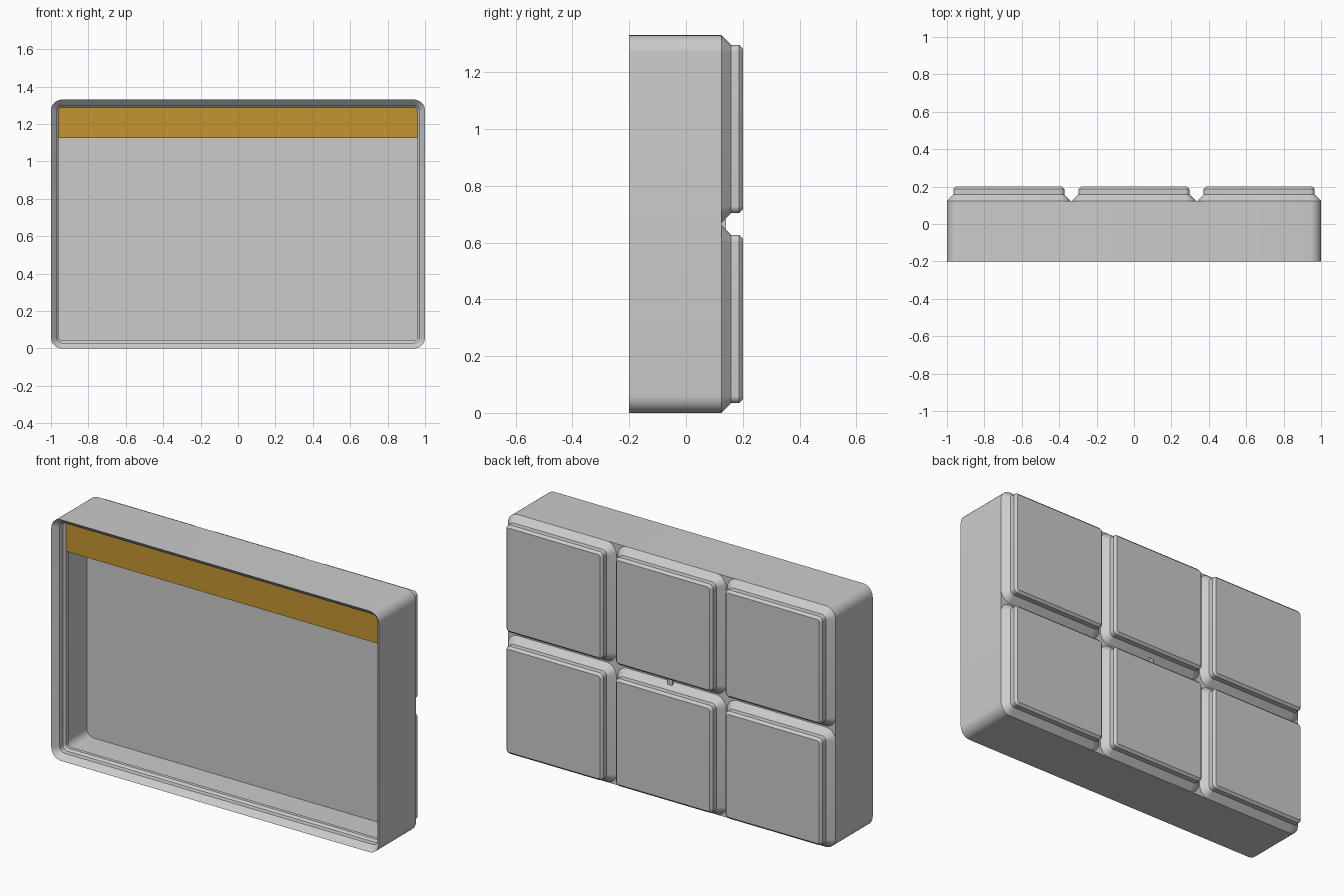
import bpy, bmesh, math

if "Cube" in bpy.data.objects:
    bpy.data.objects.remove(bpy.data.objects["Cube"])

MM = 2.0 / 125.5            # model is a 3 x 2 grid bin lying on its side
PITCH = 42 * MM
W, H = 2.0, 83.5 * MM
R = 3.75 * MM
BACK, FRONT = 0.2, -0.2
BASE = BACK - 4.75 * MM     # plane where the feet meet the body
SHELF_Y = FRONT + 4.4 * MM


def finish(bm, name):
    bmesh.ops.recalc_face_normals(bm, faces=bm.faces)
    mesh = bpy.data.meshes.new(name)
    bm.to_mesh(mesh)
    bm.free()
    obj = bpy.data.objects.new(name, mesh)
    bpy.context.collection.objects.link(obj)
    bpy.ops.object.select_all(action='DESELECT')
    obj.select_set(True)
    bpy.context.view_layer.objects.active = obj
    bpy.ops.object.shade_smooth_by_angle(angle=math.radians(30))
    return obj


def ring(bm, cx, cz, w, h, inset, y, seg=8):
    """Rounded rectangle in the xz plane, shrunk by inset."""
    r = R - inset
    verts = []
    for k, (sx, sz) in enumerate([(1, 1), (-1, 1), (-1, -1), (1, -1)]):
        for i in range(seg + 1):
            a = (k + i / seg) * math.pi / 2
            verts.append(bm.verts.new((cx + sx * (w / 2 - R) + r * math.cos(a), y,
                                       cz + sz * (h / 2 - R) + r * math.sin(a))))
    return verts


def loft(name, cx, cz, w, h, profile):
    """Closed skin through a list of (inset, y) rounded rectangles."""
    bm = bmesh.new()
    rings = [ring(bm, cx, cz, w, h, o, y) for o, y in profile]
    for a, b in zip(rings, rings[1:]):
        n = len(a)
        for i in range(n):
            j = (i + 1) % n
            bm.faces.new((a[i], a[j], b[j], b[i]))
    bm.faces.new(rings[0])
    bm.faces.new(rings[-1])
    return finish(bm, name)


# Hollow body: outer wall, stepped stacking lip, undercut, inner wall, floor
loft("bin_body", 0, H / 2, W, H, [
    (0, BASE), (0, FRONT),
    (1.9 * MM, FRONT + 1.9 * MM), (1.9 * MM, FRONT + 3.7 * MM),
    (2.6 * MM, SHELF_Y), (2.6 * MM, SHELF_Y + 1.2 * MM),
    (0.95 * MM, SHELF_Y + 2.85 * MM), (0.95 * MM, BACK - 7 * MM)])

# Six stepped feet on the back
for row in range(2):
    for col in range(3):
        loft(f"foot_{row}_{col}", (col - 1) * PITCH, H / 2 + (row - 0.5) * PITCH,
             41.5 * MM, 41.5 * MM,
             [(0, BASE), (2.15 * MM, BASE + 2.15 * MM),
              (2.15 * MM, BASE + 3.95 * MM), (2.95 * MM, BACK)])

# Small bridge between the two middle feet
bm = bmesh.new()
bmesh.ops.create_cube(bm, size=1)
for v in bm.verts:
    v.co = (v.co.x * 0.03, BASE + 0.006 + v.co.y * 0.02, H / 2 + v.co.z * 0.036)
finish(bm, "foot_bridge")

# Label shelf: wedge hanging from the upper wall just behind the lip
bm = bmesh.new()
top = H - 0.95 * MM
bottom = top - 12 * MM
section = [(SHELF_Y, top), (SHELF_Y, bottom),
           (SHELF_Y + 0.8 * MM, bottom), (SHELF_Y + 10 * MM, top)]
half = W / 2 - 0.95 * MM
left = [bm.verts.new((-half, y, z)) for y, z in section]
right = [bm.verts.new((half, y, z)) for y, z in section]
bm.faces.new(left)
bm.faces.new(right)
for i in range(4):
    j = (i + 1) % 4
    bm.faces.new((left[i], left[j], right[j], right[i]))
# round the two upper corners so the wedge stays inside the wall
edges = [e for e in bm.edges if all(v.co.z > top - 1e-5 for v in e.verts)
         and abs(e.verts[0].co.x - e.verts[1].co.x) < 1e-5]
bmesh.ops.bevel(bm, geom=edges, offset=2.8 * MM, segments=6, profile=0.5, affect='EDGES')
shelf = finish(bm, "label_shelf")
gold = bpy.data.materials.new("shelf_gold")
gold.diffuse_color = (0.56, 0.30, 0.03, 1)
gold.use_nodes = True
gold.node_tree.nodes["Principled BSDF"].inputs["Base Color"].default_value = gold.diffuse_color
shelf.data.materials.append(gold)
